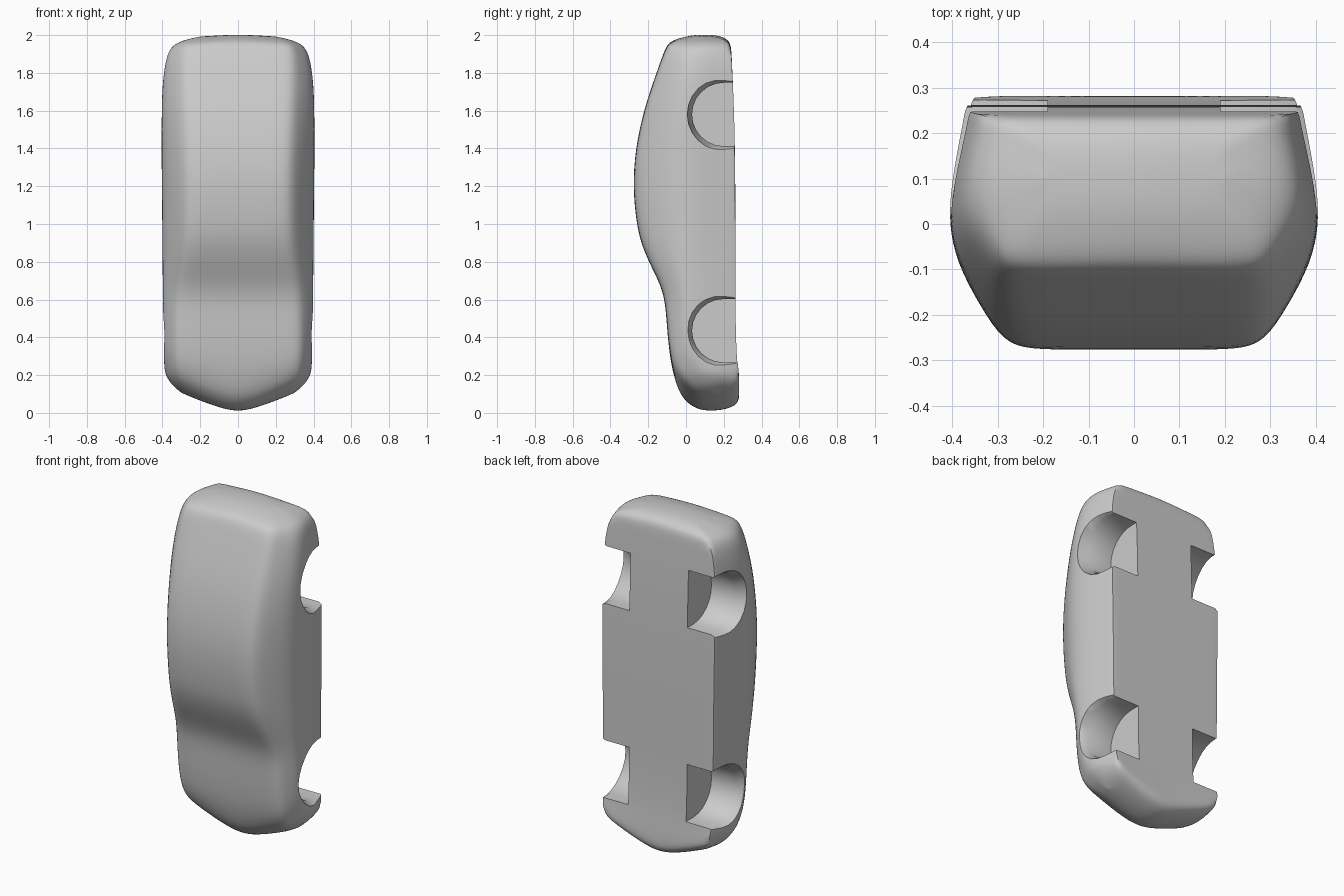
import bpy, bmesh, math

cube = bpy.data.objects.get("Cube")
if cube:
    bpy.data.objects.remove(cube, do_unlink=True)

# Single body colour
grey = bpy.data.materials.new("body_grey")
grey.use_nodes = True
grey.diffuse_color = (0.6, 0.6, 0.6, 1)
grey.node_tree.nodes["Principled BSDF"].inputs["Base Color"].default_value = (0.6, 0.6, 0.6, 1)


def make_object(name, bm):
    bmesh.ops.recalc_face_normals(bm, faces=bm.faces)
    me = bpy.data.meshes.new(name)
    bm.to_mesh(me)
    bm.free()
    me.materials.append(grey)
    ob = bpy.data.objects.new(name, me)
    bpy.context.collection.objects.link(ob)
    return ob


def apply_all(ob):
    bpy.ops.object.select_all(action='DESELECT')
    ob.select_set(True)
    bpy.context.view_layer.objects.active = ob
    for m in list(ob.modifiers):
        bpy.ops.object.modifier_apply(modifier=m.name)


# Body stations, nose to tail:
# height, half width, roof half width, roof y, floor y, y of widest point, corner sweep
STATIONS = [
    (0.003, .300, .260, .090, .175, .13, .150),
    (0.020, .350, .300, .040, .250, .13, .150),
    (0.050, .375, .315, .000, .280, .13, .145),
    (0.100, .388, .320, -.036, .283, .12, .115),
    (0.200, .393, .325, -.067, .276, .10, .050),
    (0.300, .396, .325, -.086, .268, .05, .015),
    (0.450, .397, .325, -.101, .263, .03, 0),
    (0.600, .400, .320, -.110, .262, .02, 0),
    (0.700, .401, .310, -.145, .262, .01, 0),
    (0.800, .402, .295, -.197, .262, 0, 0),
    (0.900, .403, .285, -.238, .262, 0, 0),
    (1.000, .404, .280, -.262, .262, 0, 0),
    (1.200, .406, .280, -.282, .261, 0, 0),
    (1.400, .408, .283, -.268, .259, 0, 0),
    (1.600, .408, .287, -.224, .254, 0, 0),
    (1.750, .402, .290, -.174, .248, .02, 0),
    (1.860, .387, .290, -.135, .243, .04, 0),
    (1.930, .367, .285, -.110, .240, .06, -.010),
    (1.970, .335, .275, -.085, .230, .08, -.020),
    (1.992, .280, .230, -.010, .195, .09, -.025),
    (2.003, .200, .160, .050, .145, .10, -.025),
]


def half_section(z, w, tw, yt, yb, ym, sweep):
    """Half cross-section from floor centre, round the side, to roof centre."""
    low = [(0, 1), (.35 * w, 1), (.7 * w, 1), (w - .038, 1), (w - .028, .8), (w - .006, .35)]
    pts = [(x, ym + (yb - ym) * t) for x, t in low]
    side = [(0, 0), (.14, .32), (.55, .66), (.95, .94)]
    pts += [(w + (tw - w) * a, ym + (yt - ym) * b) for a, b in side]
    pts += [(tw * .82, yt), (tw * .4, yt), (0, yt)]
    return [(x, y, z + sweep * (x / .4) ** 1.3) for x, y in pts]


# Car body shell: half loft, mirrored and subdivided
bm = bmesh.new()
crease = bm.edges.layers.float.new("crease_edge")
rings = [[bm.verts.new(p) for p in half_section(*s)] for s in STATIONS]
for a, b in zip(rings, rings[1:]):
    for i in range(12):
        bm.faces.new((a[i], a[i + 1], b[i + 1], b[i]))
for r in (rings[0], rings[-1]):
    for i in range(5):
        bm.faces.new((r[i], r[i + 1], r[11 - i], r[12 - i]))
    bm.faces.new((r[5], r[6], r[7]))
# Crisp floor edge along the sills
for a, b in zip(rings[3:17], rings[4:18]):
    bm.edges.get((a[3], b[3]))[crease] = 0.9
body = make_object("car_body", bm)
mirror = body.modifiers.new("mirror", 'MIRROR')
mirror.use_clip = True
sub = body.modifiers.new("smooth", 'SUBSURF')
sub.levels = 2
apply_all(body)


# Wheel wells: arch-shaped pockets with a flared mouth
def arch(x, r, zc):
    pts = [(x, 0.45, zc - r)]
    for i in range(13):
        t = math.pi * i / 12
        pts.append((x, 0.2 - r * math.sin(t), zc - r * math.cos(t)))
    return pts + [(x, 0.45, zc + r)]


def cut_well(zc, side):
    bm = bmesh.new()
    loops = [[bm.verts.new(p) for p in arch(side * x, r, zc)]
             for x, r in ((.19, .168), (.35, .168), (.395, .193), (.6, .193))]
    n = len(loops[0])
    for a, b in zip(loops, loops[1:]):
        for i in range(n):
            j = (i + 1) % n
            bm.faces.new((a[i], a[j], b[j], b[i]))
    bm.faces.new(loops[0])
    bm.faces.new(loops[-1])
    cutter = make_object("wheel_well_cutter", bm)
    cutter.hide_render = True
    cut = body.modifiers.new("wheel_well", 'BOOLEAN')
    cut.operation = 'DIFFERENCE'
    cut.solver = 'EXACT'
    cut.object = cutter
    apply_all(body)
    bpy.data.objects.remove(cutter, do_unlink=True)


for zc in (0.435, 1.58):
    for side in (-1, 1):
        cut_well(zc, side)

bpy.ops.object.shade_smooth_by_angle(angle=math.radians(32))
